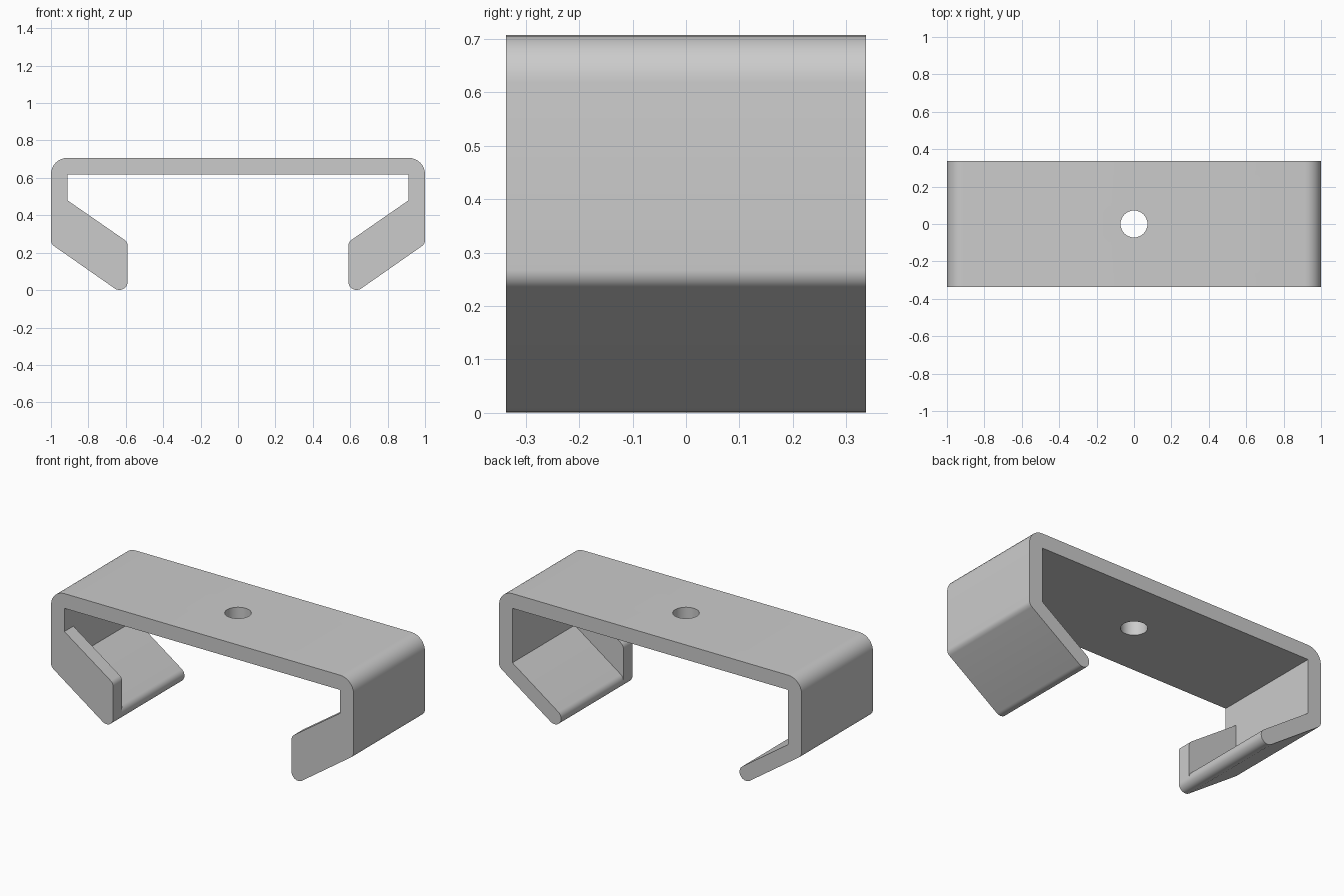
import bpy
import bmesh
from math import cos, sin, pi, radians, tan
from mathutils import Vector

cube = bpy.data.objects.get("Cube")
if cube:
    bpy.data.objects.remove(cube, do_unlink=True)

HALF = 0.337          # half depth
T = 0.088             # wall thickness
TOP = 0.707           # overall height
SLOPE = radians(35)   # slope of the hooks
TIP = Vector((0.634, 0.045))   # centre of the rounded hook end

grey = bpy.data.materials.new("plain grey")
grey.use_nodes = True
colour = (0.6, 0.6, 0.6, 1)
grey.diffuse_color = colour
grey.node_tree.nodes["Principled BSDF"].inputs["Base Color"].default_value = colour


def fillet(prev, corner, nxt, radius, steps=8):
    """Points of an arc that rounds a corner."""
    prev, corner, nxt = Vector(prev), Vector(corner), Vector(nxt)
    a, b = (prev - corner).normalized(), (nxt - corner).normalized()
    half = a.angle(b) / 2
    centre = corner + (a + b).normalized() * radius / sin(half)
    start = (corner + a * radius / tan(half) - centre).normalized()
    end = (corner + b * radius / tan(half) - centre).normalized()
    return [centre + start.slerp(end, i / steps) * radius for i in range(steps + 1)]


def prism(name, points, y0, y1):
    """Extrude an x-z outline along y."""
    bm = bmesh.new()
    face = bm.faces.new([bm.verts.new((p[0], y0, p[1])) for p in points])
    moved = bmesh.ops.extrude_face_region(bm, geom=[face])["geom"]
    bmesh.ops.translate(bm, vec=(0, y1 - y0, 0),
                        verts=[v for v in moved if isinstance(v, bmesh.types.BMVert)])
    bmesh.ops.recalc_face_normals(bm, faces=bm.faces)
    mesh = bpy.data.meshes.new(name)
    bm.to_mesh(mesh)
    bm.free()
    mesh.materials.append(grey)
    obj = bpy.data.objects.new(name, mesh)
    bpy.context.collection.objects.link(obj)
    return obj


def mirrored(points):
    return [(-p[0], p[1]) for p in reversed(points)]


# Bent strip: top plate, side walls and sloping hooks with round ends
elbow = (1, 0.247)
normal = Vector((-sin(SLOPE), cos(SLOPE)))
upper_tip = TIP + normal * T / 2
inner_elbow = (1 - T, upper_tip.y + (1 - T - upper_tip.x) * tan(SLOPE))
start_angle = SLOPE - pi / 2
round_end = [TIP + Vector((cos(start_angle - pi * i / 16),
                           sin(start_angle - pi * i / 16))) * T / 2 for i in range(17)]
half_strip = (fillet((0, TOP), (1, TOP), elbow, T)
              + fillet((1, TOP), elbow, round_end[0], 0.04)
              + round_end + [inner_elbow, (1 - T, TOP - T)])
strip = prism("bracket", half_strip + mirrored(half_strip), -HALF, HALF)

# Front end plates that close the hooks
lip = (TIP.x - T / 2, 0.257)
shoulder = (0.95, 0.48 + 0.038 * tan(SLOPE))
plate = [shoulder, (0.95, 0.26), tuple(TIP), (lip[0], TIP.y)]
plate += fillet((lip[0], TIP.y), lip, shoulder, 0.04)
left_stop = prism("left_end_plate", plate, -HALF, -HALF + 0.085)
right_stop = prism("right_end_plate", mirrored(plate), -HALF, -HALF + 0.085)

# Screw hole through the top plate
bpy.ops.mesh.primitive_cylinder_add(vertices=48, radius=0.072, depth=0.4,
                                    location=(0, 0, TOP))
hole = bpy.context.object
hole.name = "hole_cutter"
hole.data.materials.append(grey)

for tool, action in ((left_stop, "UNION"), (right_stop, "UNION"), (hole, "DIFFERENCE")):
    mod = strip.modifiers.new(tool.name, "BOOLEAN")
    mod.operation = action
    mod.solver = "EXACT"
    mod.object = tool
    bpy.context.view_layer.objects.active = strip
    bpy.ops.object.modifier_apply(modifier=mod.name)
    bpy.data.objects.remove(tool, do_unlink=True)

bpy.ops.object.select_all(action="DESELECT")
strip.select_set(True)
bpy.context.view_layer.objects.active = strip
bpy.ops.object.shade_smooth_by_angle(angle=radians(30))
